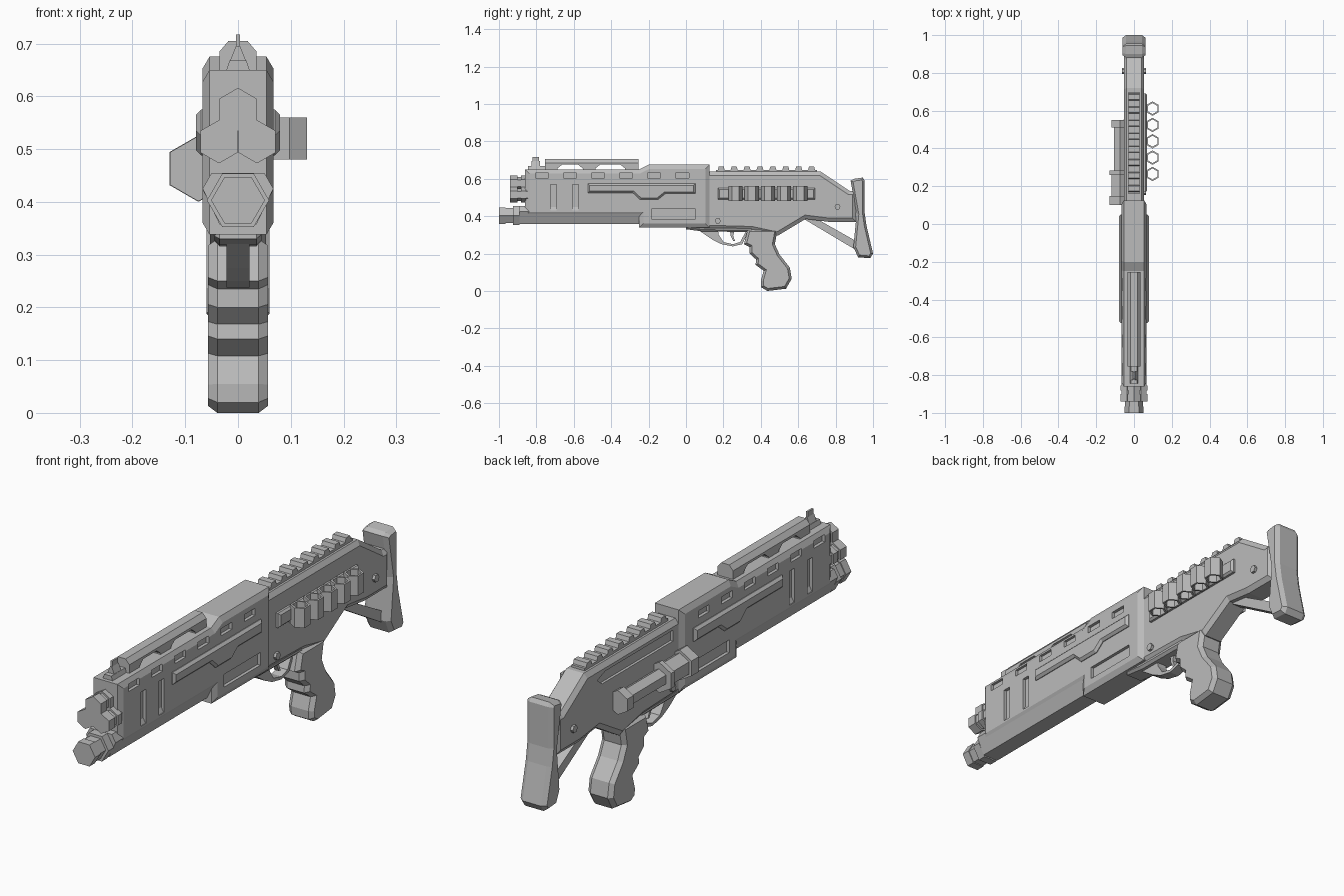
import bpy, bmesh, math
from mathutils import Vector

cube = bpy.data.objects.get("Cube")
if cube:
    bpy.data.objects.remove(cube, do_unlink=True)

GREY = (0.5, 0.5, 0.5, 1)
metal = bpy.data.materials.new("plain_grey")
metal.use_nodes = True
metal.diffuse_color = GREY
metal.node_tree.nodes["Principled BSDF"].inputs["Base Color"].default_value = GREY


def inset(pts, d):
    """Mitred inward offset of a closed outline."""
    n = len(pts)
    area = sum(pts[i][0] * pts[(i + 1) % n][1] - pts[(i + 1) % n][0] * pts[i][1] for i in range(n))
    s = 1 if area > 0 else -1
    out = []
    for i in range(n):
        p, q, r = (Vector(pts[(i + k) % n]) for k in (-1, 0, 1))
        a, b = (q - p).normalized(), (r - q).normalized()
        na, nb = Vector((-a.y, a.x)) * s, Vector((-b.y, b.x)) * s
        out.append(tuple(q + (na + nb) * d / max(0.4, 1 + na.dot(nb))))
    return out


PLACE = {"x": lambda t, a, b: (t, a, b), "y": lambda t, a, b: (a, t, b), "z": lambda t, a, b: (a, b, t)}


def prism(name, pts, axis, lo, hi, cham=0, off=None):
    """Extrude an outline along an axis, with optional chamfered caps."""
    layers = [(lo, pts), (hi, pts)]
    if cham:
        small = inset(pts, off or cham)
        layers = [(lo, small), (lo + cham, pts), (hi - cham, pts), (hi, small)]
    bm = bmesh.new()
    rings = [[bm.verts.new(PLACE[axis](t, *p)) for p in ring] for t, ring in layers]
    n = len(pts)
    for r0, r1 in zip(rings, rings[1:]):
        for i in range(n):
            bm.faces.new((r0[i], r0[(i + 1) % n], r1[(i + 1) % n], r1[i]))
    bm.faces.new(rings[0])
    bm.faces.new(rings[-1])
    bmesh.ops.recalc_face_normals(bm, faces=bm.faces)
    mesh = bpy.data.meshes.new(name)
    bm.to_mesh(mesh)
    bm.free()
    mesh.materials.append(metal)
    ob = bpy.data.objects.new(name, mesh)
    bpy.context.collection.objects.link(ob)
    return ob


def rect(a0, a1, b0, b1):
    return [(a0, b0), (a1, b0), (a1, b1), (a0, b1)]


def hexagon(a, b, r, turn=0):
    return [(a + r * math.cos(math.radians(60 * k + turn)), b + r * math.sin(math.radians(60 * k + turn)))
            for k in range(6)]


def cut(ob, cutters):
    """Subtract each cutter, then remove it."""
    for c in cutters:
        mod = ob.modifiers.new("cut", "BOOLEAN")
        mod.operation, mod.solver, mod.object = "DIFFERENCE", "EXACT", c
    bpy.context.view_layer.update()
    mesh = bpy.data.meshes.new_from_object(ob.evaluated_get(bpy.context.evaluated_depsgraph_get()))
    ob.modifiers.clear()
    ob.data = mesh
    for c in cutters:
        bpy.data.objects.remove(c, do_unlink=True)


def side(name, pts, s, x0, x1, cham=0):
    return prism(name, pts, "x", min(s * x0, s * x1), max(s * x0, s * x1), cham)


# Fore housing with recessed slots on both sides
housing = prism("fore_housing", [(-.86, .4), (-.86, .65), (-.25, .65), (-.2, .675), (.125, .675),
                                 (.125, .338), (-.25, .338), (-.25, .4)], "x", -.067, .067, .013, .022)
recesses = [rect(-.725, -.692, .43, .57), rect(-.608, -.575, .43, .57), rect(-.185, .05, .385, .437)]
recesses += [rect(-.805 + .15 * i, -.735 + .15 * i, .603, .632) for i in range(6)]
cut(housing, [side("cutter", r, s, .054, .1) for s in (1, -1) for r in recesses])

# Raised side panels
panel = [(-.525, .575), (.05, .575), (.05, .52), (-.11, .52), (-.15, .488), (-.245, .488), (-.285, .525), (-.525, .525)]
for s, label in ((1, "left"), (-1, "right")):
    side("side_panel_" + label, panel, s, .055, .08, .01)
    side("rear_screw_" + label, hexagon(.81, .45, .016), s, .04, .064)
    side("front_screw_" + label, hexagon(.17, .375, .016), s, .04, .064)

# Barrel cluster: three joined hexagonal tubes
for label, x, z in (("top", 0, .575), ("left", .036, .514), ("right", -.036, .514)):
    prism("barrel_" + label, hexagon(x, z, .034, 30), "y", -.93, -.8)
    prism("barrel_tip_" + label, hexagon(x, z, .041, 30), "y", -.94, -.9)
    prism("barrel_collar_" + label, hexagon(x, z, .041, 30), "y", -.882, -.855)

# Magazine tube and its housing
prism("tube_housing", [(-.067, .425), (-.035, .357), (.035, .357), (.067, .425), (.05, .455), (-.05, .455)],
      "y", -.89, -.245)
prism("tube_end", hexagon(0, .403, .047), "y", -.99, -.85)
for y in (-1, -.925):
    prism("tube_ring", hexagon(0, .403, .059 if y > -1 else .051), "y", y, y + .035)

# Top rib with open arches underneath
rib = prism("top_rib", [(-.035, .64), (.035, .64), (.035, .685), (.018, .705), (-.018, .705), (-.035, .685)],
            "y", -.755, -.255)
cut(rib, [prism("cutter", [(y - w, .63), (y - w, .655), (y - w + .025, .675), (y + w - .025, .675),
                           (y + w, .655), (y + w, .63)], "x", -.1, .1)
          for y, w in ((-.62, .068), (-.405, .08))])

# Front sight
prism("sight_base", [(-.025, .64), (.025, .64), (.016, .668), (-.016, .668)], "y", -.845, -.755)
prism("sight_foot", [(-.018, .66), (.018, .66), (.004, .695), (-.004, .695)], "y", -.825, -.78)
prism("sight_blade", rect(-.82, -.785, .66, .717), "x", -.004, .004)

# Receiver, with a long recess on the right side
receiver = prism("receiver", [(.05, .638), (.72, .638), (.875, .535), (.91, .535), (.91, .37), (.76, .37), (.64, .385),
                              (.49, .295), (.35, .325), (.05, .333)], "x", -.053, .053, .014, .02)
cut(receiver, [prism("cutter", [(.16, .56), (.16, .605), (.6, .605), (.65, .585), (.62, .56)], "x", -.1, -.042)])
prism("trigger_plate", [(0, .345), (.36, .345), (.36, .315), (.09, .318), (0, .33)], "x", -.045, .045, .01)

# Sight rail
prism("rail_base", rect(.16, .7, .62, .648), "x", -.03, .03)
for i in range(8):
    y = .168 + .069 * i
    prism("rail_tooth", [(y, .64), (y + .007, .665), (y + .034, .665), (y + .041, .64)], "x", -.03, .03)

# Spare round holder: plate and five hollow hexagonal sleeves
prism("holder_plate", rect(.17, .69, .49, .55), "x", .04, .07, .008)
for i in range(5):
    y = .265 + .0865 * i
    sleeve = prism("round_sleeve", hexagon(.098, y, .038, 30), "z", .48, .56)
    cut(sleeve, [prism("cutter", hexagon(.098, y, .029, 30), "z", .4, .6)])

# Charging rod on the right side
for name, r, y0, y1 in (("rod", .036, .12, .53), ("rod_front_cap", .062, .1, .148), ("rod_block", .05, .14, .27),
                        ("rod_collar", .063, .26, .282), ("rod_knob", .05, .51, .55)):
    prism(name, hexagon(-.075, .463, r, 30), "y", y0, y1)

# Trigger and guard
prism("trigger_guard", [(.06, .33), (.14, .275), (.19, .25), (.25, .238), (.3, .25), (.33, .31),
                        (.318, .315), (.29, .262), (.25, .25), (.2, .262), (.175, .3), (.17, .33)], "x", -.022, .022)
prism("trigger", [(.235, .33), (.262, .33), (.252, .295), (.262, .268), (.252, .268), (.238, .295)], "x", -.01, .01)

# Grip with finger notches
prism("grip", [(.33, .33), (.31, .25), (.34, .235), (.34, .2), (.375, .168), (.372, .14), (.415, .108), (.4, .055),
               (.402, .02), (.435, 0), (.535, .012), (.565, .065), (.555, .125), (.5, .195), (.475, .25),
               (.49, .33)], "x", -.057, .057, .018, .013)

# Stock strut and butt
prism("stock_strut", [(.63, .385), (.7, .385), (.93, .255), (.92, .212)], "x", -.022, .022)
prism("butt", [(.88, .59), (.9, .6), (.945, .606), (.955, .59), (.955, .42), (.965, .35), (1, .2), (.985, .175), (.92, .18),
               (.895, .235), (.912, .41)], "x", -.06, .06, .018, .012)
